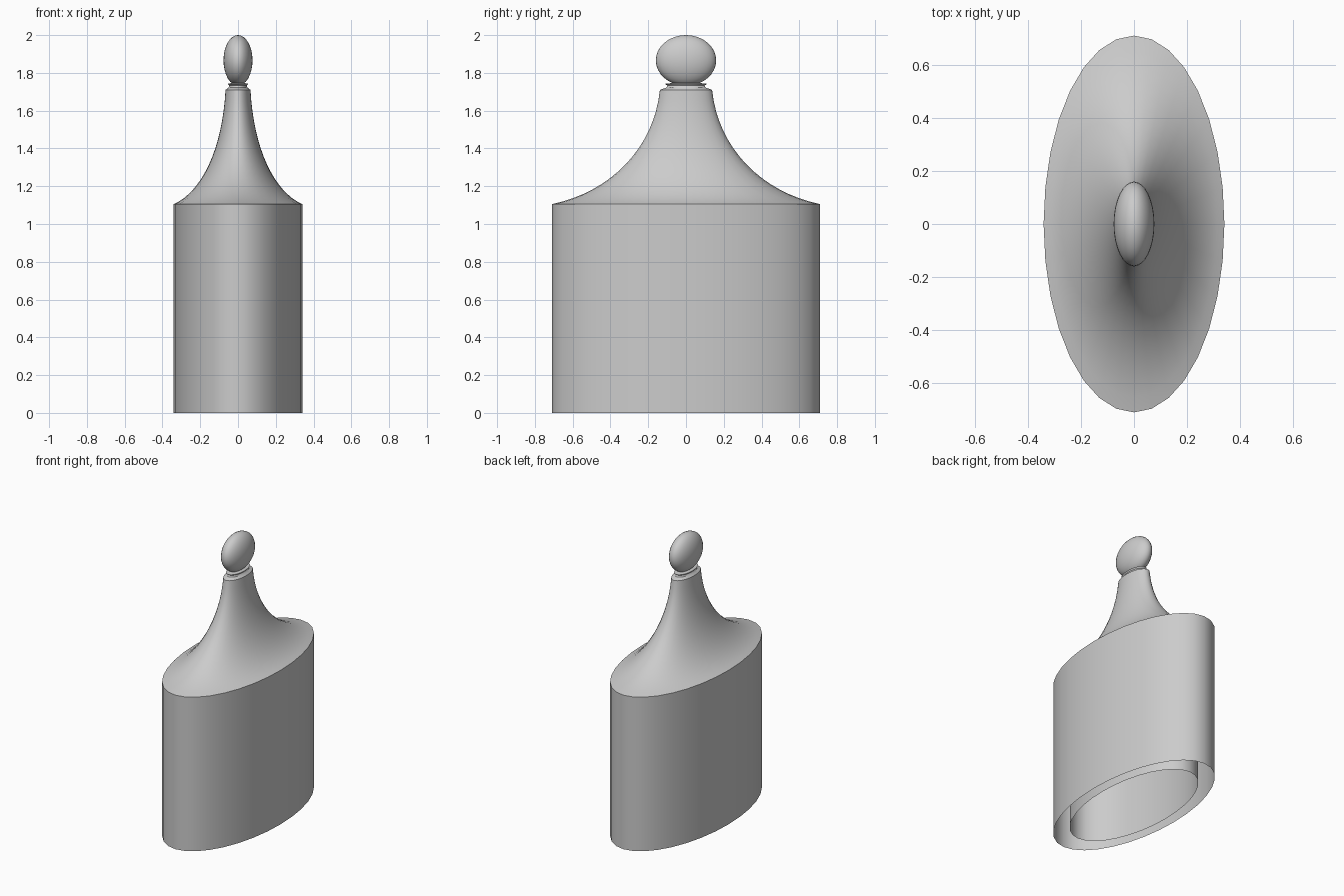
import bpy, bmesh, math

if "Cube" in bpy.data.objects:
    bpy.data.objects.remove(bpy.data.objects["Cube"])

SIDES = 32
FLAT = 0.48  # width of the oval in x relative to y

grey = bpy.data.materials.new("plain grey")
grey.diffuse_color = (0.6, 0.6, 0.6, 1)
grey.use_nodes = True
grey.node_tree.nodes["Principled BSDF"].inputs["Base Color"].default_value = grey.diffuse_color


def lathe(name, profile, smooth=35):
    """Spin (radius, z) points around z into an oval body."""
    bm = bmesh.new()
    rings = []
    for r, z in profile:
        if r == 0:
            rings.append([bm.verts.new((0, 0, z))] * SIDES)
            continue
        angles = [2 * math.pi * i / SIDES for i in range(SIDES)]
        rings.append([bm.verts.new((r * FLAT * math.cos(a), r * math.sin(a), z)) for a in angles])
    for low, high in zip(rings, rings[1:]):
        for i in range(SIDES):
            j = (i + 1) % SIDES
            corners = list(dict.fromkeys((low[i], low[j], high[j], high[i])))
            bm.faces.new(corners)
    mesh = bpy.data.meshes.new(name)
    bm.to_mesh(mesh)
    bm.free()
    mesh.materials.append(grey)
    ob = bpy.data.objects.new(name, mesh)
    bpy.context.collection.objects.link(ob)
    bpy.ops.object.select_all(action='DESELECT')
    ob.select_set(True)
    bpy.context.view_layer.objects.active = ob
    bpy.ops.object.shade_smooth_by_angle(angle=math.radians(smooth))
    return ob


def bezier(p, n):
    out = []
    for i in range(n + 1):
        t = i / n
        w = ((1 - t) ** 3, 3 * t * (1 - t) ** 2, 3 * t * t * (1 - t), t ** 3)
        out.append(tuple(sum(a * q[k] for a, q in zip(w, p)) for k in (0, 1)))
    return out


# outer shell: straight oval wall, open below, with a flared roof and neck
flare = bezier([(0.71, 1.105), (0.40, 1.17), (0.17, 1.40), (0.138, 1.71)], 16)
neck = [(0.105, 1.722), (0.098, 1.732), (0.112, 1.742), (0.06, 1.748)]
lathe("outer_shell", [(0.71, 0)] + flare + neck)

# inner sleeve standing inside the hollow shell
lathe("inner_sleeve", [(0.565, 0), (0.565, 1.13)])

# oval knob on top
N = 16
knob = []
for i in range(N + 1):
    a = math.pi * i / N
    r = 0 if i in (0, N) else 0.16 * math.sin(a)
    knob.append((r, 1.866 - 0.134 * math.cos(a)))
lathe("knob", knob, 60)
